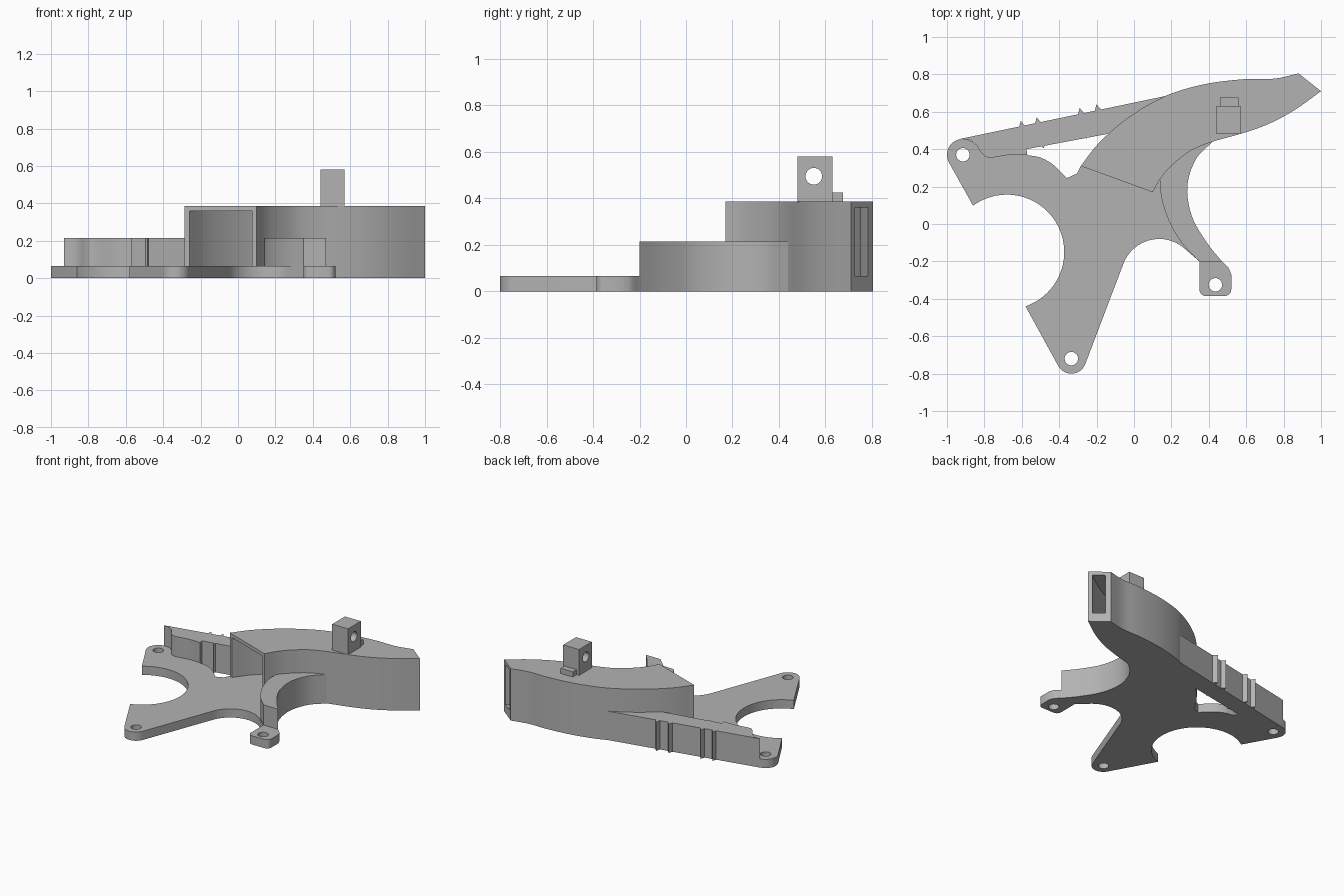
import bpy, bmesh, math
from mathutils import Vector

if "Cube" in bpy.data.objects:
    bpy.data.objects.remove(bpy.data.objects["Cube"])

grey = bpy.data.materials.new("plain_grey")
grey.use_nodes = True
colour = (0.45, 0.45, 0.45, 1)
grey.diffuse_color = colour
grey.node_tree.nodes["Principled BSDF"].inputs["Base Color"].default_value = colour


def arc(cx, cy, r, a0, a1, n=16):
    angles = [math.radians(a0 + (a1 - a0) * i / n) for i in range(n + 1)]
    return [(cx + r * math.cos(a), cy + r * math.sin(a)) for a in angles]


def spline(points, n=5):
    """Smooth curve through the given points."""
    p = [Vector(q) for q in points]
    p = [2 * p[0] - p[1]] + p + [2 * p[-1] - p[-2]]
    out = []
    for a, b, c, d in zip(p, p[1:], p[2:], p[3:]):
        for i in range(n):
            t = i / n
            v = 0.5 * (2 * b + (c - a) * t + (2 * a - 5 * b + 4 * c - d) * t * t
                       + (3 * b - a - 3 * c + d) * t ** 3)
            out.append((v.x, v.y))
    return out + [tuple(points[-1])]


def offset(points, dist):
    """Shift an open curve sideways, to its left for positive distances."""
    out = []
    for i, p in enumerate(points):
        d = Vector(points[min(i + 1, len(points) - 1)]) - Vector(points[max(i - 1, 0)])
        d.normalize()
        out.append((p[0] - d.y * dist, p[1] + d.x * dist))
    return out


def extend(points, dist):
    """Lengthen an open curve straight at both ends."""
    a, b = Vector(points[0]), Vector(points[1])
    y, z = Vector(points[-2]), Vector(points[-1])
    return ([tuple(a + (a - b).normalized() * dist)] + points
            + [tuple(z + (z - y).normalized() * dist)])


def prism(name, outline, z0, z1):
    bm = bmesh.new()
    face = bm.faces.new([bm.verts.new((x, y, z0)) for x, y in outline])
    top = bmesh.ops.extrude_face_region(bm, geom=[face])["geom"]
    bmesh.ops.translate(bm, vec=(0, 0, z1 - z0),
                        verts=[v for v in top if isinstance(v, bmesh.types.BMVert)])
    bmesh.ops.recalc_face_normals(bm, faces=bm.faces)
    mesh = bpy.data.meshes.new(name)
    bm.to_mesh(mesh)
    bm.free()
    mesh.materials.append(grey)
    ob = bpy.data.objects.new(name, mesh)
    bpy.context.collection.objects.link(ob)
    return ob


def activate(ob):
    bpy.ops.object.select_all(action='DESELECT')
    ob.select_set(True)
    bpy.context.view_layer.objects.active = ob


def cut(ob, cutter):
    cutter.hide_render = True
    mod = ob.modifiers.new("cut", 'BOOLEAN')
    mod.operation = 'DIFFERENCE'
    mod.solver = 'EXACT'
    mod.object = cutter
    activate(ob)
    bpy.ops.object.modifier_apply(modifier=mod.name)
    bpy.data.objects.remove(cutter)


def box(name, x0, x1, y0, y1, z0, z1):
    return prism(name, [(x0, y0), (x1, y0), (x1, y1), (x0, y1)], z0, z1)


PLATE, WALL, ROOF = 0.065, 0.215, 0.387

# Curved duct: two side curves running from the wide mouth to the tip
near = spline([(0.1, 0.17), (0.14, 0.24), (0.2, 0.31), (0.3, 0.39), (0.42, 0.44),
               (0.58, 0.485), (0.72, 0.535), (0.86, 0.61), (1.0, 0.71)])
far = spline([(-0.285, 0.31), (-0.2, 0.42), (-0.1, 0.515), (0, 0.59), (0.1, 0.65),
              (0.22, 0.705), (0.4, 0.752), (0.6, 0.775), (0.75, 0.777), (0.88, 0.805)])
duct = prism("duct_housing", near + far[::-1], 0, ROOF)
inner = extend(offset(near, 0.027), 0.1) + extend(offset(far, -0.027), 0.1)[::-1]
cut(duct, prism("duct_cutter", inner, PLATE, 0.36))

# Flat mounting plate with three lugs
rim = spline([(0.47, -0.2), (0.39, -0.1), (0.31, 0.04), (0.285, 0.2), (0.33, 0.345), (0.42, 0.44)])
joint = offset([p for p in near if 0.139 < p[0] < 0.42], 0.01)[::-1]
outline = arc(-0.915, 0.37, 0.085, 40, 207)
outline += arc(-0.68, -0.15, 0.307, 126, -71, 40)
outline += arc(-0.335, -0.72, 0.08, 207, 340)
outline += arc(0.135, -0.285, 0.205, 161, 45, 24)
outline += [(0.35, -0.2)] + arc(0.385, -0.35, 0.035, 180, 270, 6) + arc(0.485, -0.35, 0.035, 270, 360, 6)
outline += spline([(0.52, -0.27), (0.505, -0.235), (0.47, -0.2)])[:-1]
outline += rim + joint + [(0.1, 0.17), (-0.285, 0.31), (-0.305, 0.27), (-0.36, 0.245)]
scoop = spline([(-0.57, 0.368), (-0.66, 0.37), (-0.77, 0.355), (-0.81, 0.375), (-0.845, 0.425)])
outline += spline([(-0.36, 0.245), (-0.43, 0.315), (-0.5, 0.355), (-0.57, 0.368)])[1:] + scoop[1:]
plate = prism("mounting_plate", outline, 0, PLATE)
for x, y in [(-0.915, 0.37), (-0.335, -0.72), (0.435, -0.325)]:
    cut(plate, prism("hole_cutter", arc(x, y, 0.036, 0, 345, 23), -0.1, 0.2))

# Crescent wall beside the duct
crescent = spline([(0.14, 0.24), (0.145, 0.15), (0.17, 0.06), (0.21, -0.03), (0.27, -0.12), (0.35, -0.2)])
prism("crescent_wall", crescent + rim + joint[:-1], 0, WALL)

# Straight brace from the rear lug to the duct
seam = offset([p for p in far if -0.14 < p[0] < 0.23], -0.01)
brace = scoop + [(-0.88, 0.45), (-0.93, 0.455)] + seam[::-1] + [(-0.15, 0.48), (-0.575, 0.4)]
prism("brace", brace, 0, WALL)

# Pointed ribs on both sides of the brace
along = Vector((0.975, 0.22))
side = Vector((-0.22, 0.975))
for i, (x, y) in enumerate([(-0.6, 0.527), (-0.515, 0.546), (-0.285, 0.596), (-0.195, 0.616)]):
    base = Vector((x, y))
    rib = [base - along * 0.018 - side * 0.01, base + side * 0.025, base + along * 0.018 - side * 0.01]
    prism(f"rear_rib_{i + 1}", [tuple(p) for p in rib], 0, WALL)
    if i in (1, 2):
        low = base - side * 0.12
        rib = [low - along * 0.015, low - side * 0.025, low + along * 0.015]
        prism(f"front_rib_{i}", [tuple(p) for p in rib], 0, WALL)

# Drilled block and its small foot on the roof
block = box("drilled_block", 0.44, 0.57, 0.48, 0.63, ROOF - 0.005, 0.58)
drill = prism("drill_cutter", arc(0, 0, 0.036, 0, 345, 23), -0.2, 0.2)
drill.rotation_euler = (0, math.pi / 2, 0)
drill.location = (0.5, 0.55, 0.495)
cut(block, drill)
box("block_foot", 0.46, 0.56, 0.63, 0.675, ROOF - 0.005, 0.425)

for ob in list(bpy.context.scene.objects):
    if ob.type == 'MESH':
        activate(ob)
        bpy.ops.object.shade_smooth_by_angle(angle=math.radians(30))
